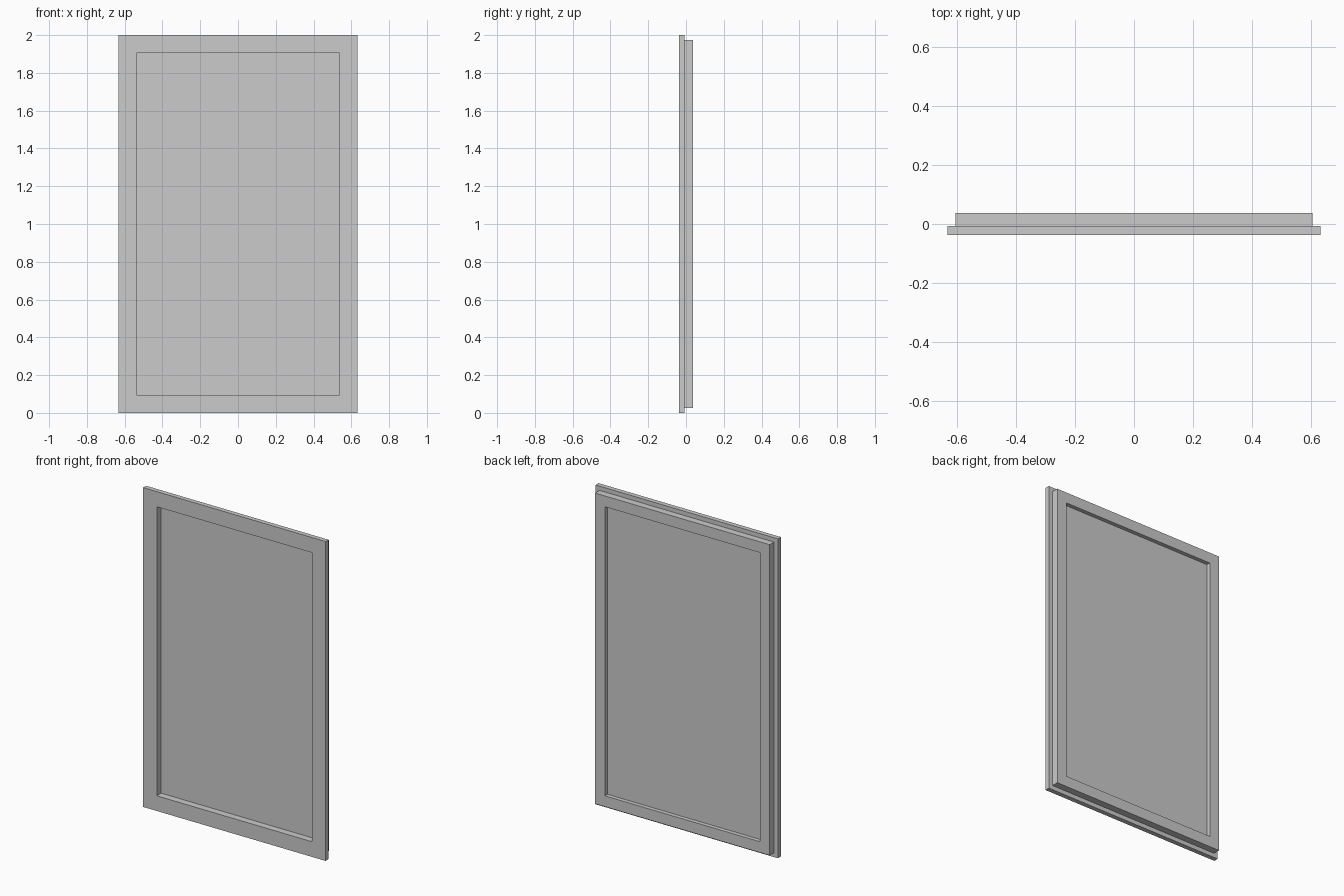
import bpy, bmesh

if "Cube" in bpy.data.objects:
    bpy.data.objects.remove(bpy.data.objects["Cube"])

HALF_W, HEIGHT, HALF_D = 0.632, 2.0, 0.0365
STEP_Y, STEP_INSET, OPENING_INSET = -0.007, 0.027, 0.095


def add_object(name, bm):
    bmesh.ops.recalc_face_normals(bm, faces=bm.faces)
    mesh = bpy.data.meshes.new(name)
    bm.to_mesh(mesh)
    bm.free()
    obj = bpy.data.objects.new(name, mesh)
    bpy.context.collection.objects.link(obj)
    return obj


# Stepped frame: profile of (inset from outer edge, y) swept around mitred corners
profile = [(0, -HALF_D), (0, STEP_Y), (STEP_INSET, STEP_Y),
           (STEP_INSET, HALF_D), (OPENING_INSET, HALF_D), (OPENING_INSET, -HALF_D)]
corners = [(-1, -1), (1, -1), (1, 1), (-1, 1)]
bm = bmesh.new()
rings = [[bm.verts.new((sx * (HALF_W - d), y, HEIGHT / 2 + sz * (HEIGHT / 2 - d)))
          for d, y in profile] for sx, sz in corners]
n = len(profile)
for i in range(4):
    a, b = rings[i], rings[(i + 1) % 4]
    for j in range(n):
        k = (j + 1) % n
        bm.faces.new((a[j], a[k], b[k], b[j]))
add_object("window_frame", bm)

# Thin pane set inside the opening
bm = bmesh.new()
bmesh.ops.create_cube(bm, size=1)
bmesh.ops.scale(bm, verts=bm.verts, vec=(2 * (HALF_W - OPENING_INSET), 0.004,
                                         HEIGHT - 2 * OPENING_INSET))
pane = add_object("pane", bm)
pane.location = (0, 0.009, HEIGHT / 2)
